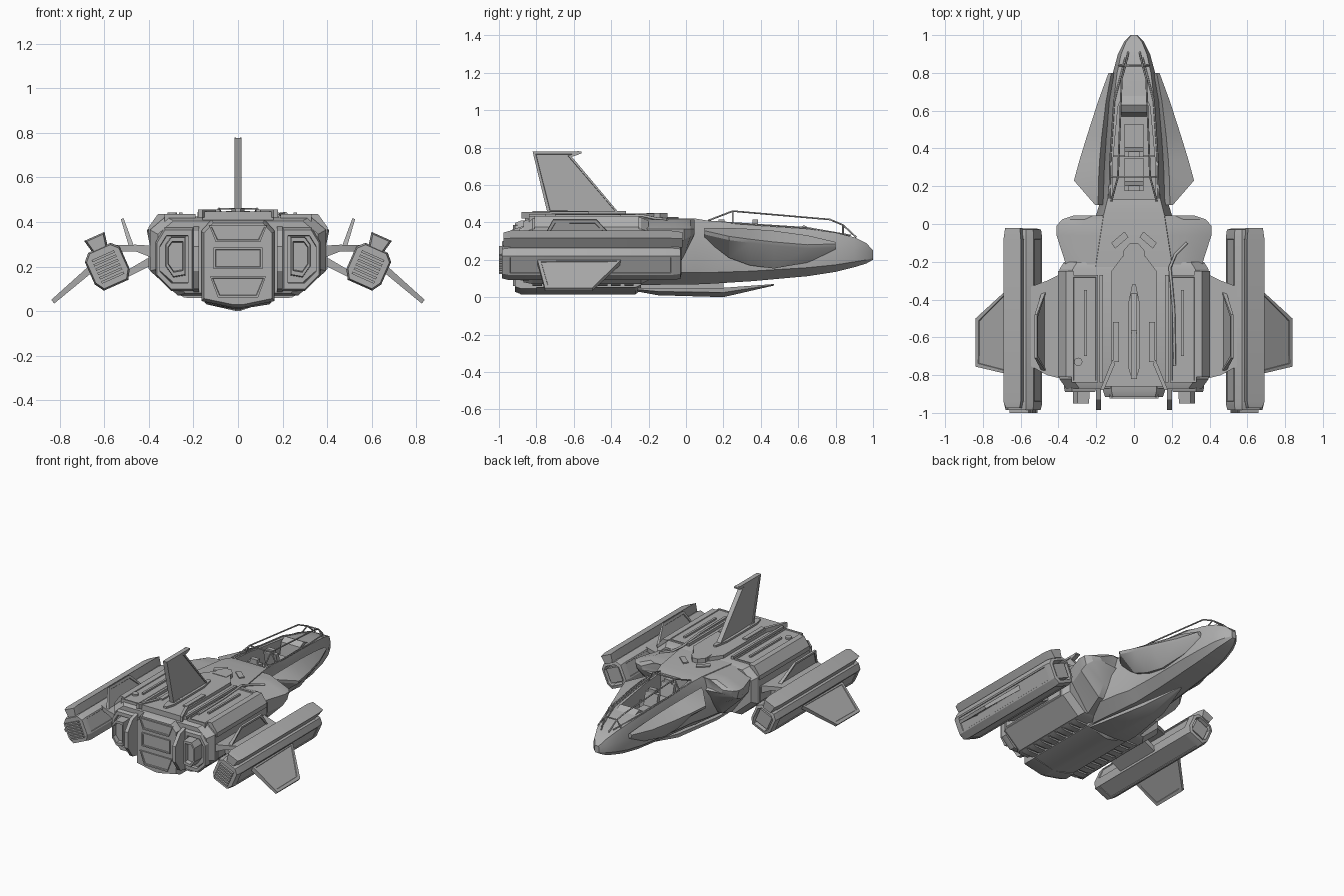
import bpy, bmesh, math
from mathutils import Matrix, Vector

default_cube = bpy.data.objects.get("Cube")
if default_cube:
    bpy.data.objects.remove(default_cube, do_unlink=True)

grey = bpy.data.materials.new("hull_grey")
grey.use_nodes = True
grey.diffuse_color = (0.42, 0.42, 0.42, 1)
grey.node_tree.nodes["Principled BSDF"].inputs["Base Color"].default_value = grey.diffuse_color
parts = []


def add_object(name, data):
    obj = bpy.data.objects.new(name, data)
    bpy.context.scene.collection.objects.link(obj)
    data.materials.append(grey)
    parts.append(obj)
    return obj


def add_mesh(name, bm):
    mesh = bpy.data.meshes.new(name)
    bm.to_mesh(mesh)
    return add_object(name, mesh)


def loft(name, rings, pair=False, matrix=None, inset=None):
    """Skin closed rings; inset = (border, smallest area) recesses large faces."""
    bm = bmesh.new()
    rows = [[bm.verts.new(p) for p in ring] for ring in rings]
    for a, b in zip(rows, rows[1:]):
        for i in range(len(a)):
            bm.faces.new((a[i], a[i - 1], b[i - 1], b[i]))
    bm.faces.new(rows[0])
    bm.faces.new(rows[-1])
    if matrix:
        bm.transform(matrix)
    bmesh.ops.recalc_face_normals(bm, faces=bm.faces[:])
    if inset:
        border, area = inset
        large = [f for f in bm.faces if f.calc_area() > area]
        bmesh.ops.inset_individual(bm, faces=large, thickness=border)
        bmesh.ops.inset_individual(bm, faces=large, thickness=0.003, depth=-0.005)
    obj = add_mesh(name + ("_left" if pair else ""), bm)
    if pair:
        bm.transform(Matrix.Scale(-1, 4, Vector((1, 0, 0))))
        bmesh.ops.reverse_faces(bm, faces=bm.faces[:])
        add_mesh(name + "_right", bm)
    bm.free()
    return obj


def sym(half):
    return half + [(-x, v) for x, v in reversed(half)]


def ring_at(axis, outline, depth):
    order = {"X": lambda u, v: (depth, u, v), "Y": lambda u, v: (u, depth, v),
             "Z": lambda u, v: (u, v, depth)}[axis]
    return [order(u, v) for u, v in outline]


def prism(name, axis, outline, start, end, **options):
    return loft(name, [ring_at(axis, outline, d) for d in (start, end)], **options)


def box(name, x, y, z, **options):
    return prism(name, "Z", [(x[0], y[0]), (x[1], y[0]), (x[1], y[1]), (x[0], y[1])], *z, **options)


def scaled(outline, factor):
    cx = sum(u for u, v in outline) / len(outline)
    cz = sum(v for u, v in outline) / len(outline)
    return [(cx + (u - cx) * factor, cz + (v - cz) * factor) for u, v in outline]


def tube(name, points, radius=0.005):
    curve = bpy.data.curves.new(name, "CURVE")
    curve.dimensions = "3D"
    curve.bevel_depth = radius
    curve.bevel_resolution = 1
    curve.use_fill_caps = True
    spline = curve.splines.new("POLY")
    spline.points.add(len(points) - 1)
    for point, co in zip(spline.points, points):
        point.co = (*co, 1)
    return add_object(name, curve)


# Main rear hull, shoulders and side top plates
def hull_ring(y, w, low, top):
    return ring_at("Y", sym([(w - .07, top), (w, top - .06), (w, low + .11), (w - .125, low)]), y)


loft("rear_hull", [hull_ring(*s) for s in (
    (-.87, .36, .08, .405), (-.82, .395, .07, .425), (-.24, .395, .07, .425), (-.2, .37, .09, .41))])


def shoulder_ring(y, w, low):
    return ring_at("Y", sym([(w * .68, .415), (w, .365), (w * .96, .3 * low + .24), (w * .6, low)]), y)


loft("shoulders", [shoulder_ring(*s) for s in (
    (-.26, .36, .08), (-.2, .365, .09), (-.06, .41, .14), (-.01, .41, .22),
    (.025, .38, .29), (.045, .32, .33), (.03, .23, .34))])
prism("roof_edge", "Y", [(.32, .435), (.36, .435), (.403, .375), (.403, .345), (.38, .35)],
      -.81, -.25, pair=True)
prism("side_rail", "Y", [(.38, .3), (.402, .29), (.402, .19), (.38, .17)], -.8, -.26, pair=True)
box("roof_panel", (.19, .33), (-.84, -.27), (.4, .435), pair=True, inset=(.015, .05))
box("roof_strip", (.25, .265), (-.7, -.35), (.43, .442), pair=True)


# Nose fuselage with an open cockpit
def fuselage_ring(y, w, low, top):
    mid = low + .6 * (top - low)
    return ring_at("Y", sym([(w * .8, top), (w, mid), (w * .93, low + .3 * (mid - low)), (w * .55, low)]), y)


fuselage = loft("fuselage", [fuselage_ring(*s) for s in (
    (-.26, .26, .065, .42), (.05, .2, .068, .42), (.14, .172, .072, .405), (.35, .155, .085, .385),
    (.65, .135, .112, .365), (.8, .112, .135, .345), (.9, .085, .16, .32),
    (.965, .052, .18, .288), (1, .018, .2, .25))])
cutter = prism("cockpit_cutter", "Z", sym([(.11, .13), (.115, .3), (.085, .62), (.07, .66)]), .23, .6)
cutter.hide_render = True
cut = fuselage.modifiers.new("cockpit", "BOOLEAN")
cut.operation = "DIFFERENCE"
cut.solver = "EXACT"
cut.object = cutter
bpy.context.view_layer.objects.active = fuselage
bpy.ops.object.modifier_apply(modifier=cut.name)
parts.remove(cutter)
bpy.data.objects.remove(cutter, do_unlink=True)


# Armoured cheeks beside the cockpit
def cheek_ring(y, inner, outer, top, mid, low):
    return ring_at("Y", [(inner, top), (outer, mid + .01), (outer - .005, mid - .01),
                         (inner * .5 + outer * .3, low), (inner - .05, low + .01), (inner - .02, mid)], y)


loft("cheek", [cheek_ring(*s) for s in (
    (.1, .19, .205, .37, .345, .31), (.23, .188, .318, .37, .315, .21), (.34, .182, .288, .365, .3, .17),
    (.47, .17, .248, .355, .285, .153), (.65, .148, .19, .33, .27, .185), (.8, .12, .135, .295, .275, .25))],
     pair=True)

# Canopy frame
for side, label in ((1, "left"), (-1, "right")):
    tube("canopy_rail_" + label, [(side * x, y, z) for x, y, z in (
        (.12, .12, .41), (.085, .25, .46), (.065, .77, .415), (.045, .84, .385), (.03, .91, .32))])
    tube("canopy_sill_" + label, [(side * x, y, z) for x, y, z in (
        (.13, .12, .405), (.125, .35, .39), (.105, .65, .37), (.045, .88, .33))])
for y, half, low, top in ((.25, .085, .395, .46), (.84, .045, .335, .385)):
    tube("canopy_hoop", [(half + .035, y, low), (half, y, top), (-half, y, top), (-half - .035, y, low)])

# Seats and instrument console
for y, label in ((.2, "rear"), (.38, "front")):
    box(label + "_seat_cushion", (-.05, .05), (y, y + .15), (.23, .3))
    prism(label + "_seat_back", "X", [(y + .03, .28), (y + .005, .39), (y - .025, .39), (y, .28)], -.05, .05)
    box(label + "_headrest", (-.028, .028), (y - .025, y + .005), (.385, .415))
prism("console", "X", [(.57, .23), (.59, .36), (.63, .385), (.68, .36), (.68, .23)], -.075, .075)
box("cockpit_divider", (-.11, .11), (.355, .365), (.23, .3))

# Dorsal deck, spine details and tail fin
prism("dorsal_deck", "Z", sym([(.16, -.86), (.12, -.74), (.12, -.25), (.06, -.17)]), .4, .447)
prism("tail_base", "Z", sym([(.012, -.82), (.03, -.76), (.03, -.42), (.01, -.32)]), .44, .46)
prism("tail_fin", "X", [(-.82, .778), (-.56, .778), (-.56, .768), (-.61, .75), (-.355, .446), (-.74, .446)],
      -.016, .016, inset=(.02, .05))
box("spine_bar", (.08, .11), (-.73, -.52), (.44, .457), pair=True)
box("spine_groove_rail", (.165, .182), (-.84, -.27), (.42, .445), pair=True)
prism("chevron", "Z", [(.05, -.04), (.12, -.1), (.1, -.13), (.03, -.07)], .41, .428, pair=True)
prism("deck_hatch", "Z", sym([(.055, -.21), (.055, -.14), (.02, -.1)]), .41, .45)
prism("rear_deck_arm", "Z", [(.16, -.88), (.18, -.88), (.115, -.72), (.1, -.74)], .42, .455, pair=True)
tube("roof_conduit", [(.28, -.1, .415), (.22, -.16, .42), (.19, -.23, .435), (.21, -.45, .437), (.215, -.75, .437)], .008)
circle = [(math.cos(a * math.tau / 12), math.sin(a * math.tau / 12)) for a in range(12)]
prism("roof_port", "Z", [(-.295 + .022 * u, -.73 + .022 * v) for u, v in circle], .43, .442)

# Rear bulkhead block with raised panels
block = sym([(.12, .41), (.165, .36), (.165, .045), (.02, .015)])
loft("rear_block", [ring_at("Y", scaled(block, k), y) for y, k in ((-.8, 1), (-.88, 1), (-.915, .93))])
for name, low, top, wide_low, wide_top in (("upper", .31, .385, .1, .13),
                                           ("middle", .19, .285, .11, .11), ("lower", .06, .155, .09, .125)):
    prism(name + "_rear_panel", "Y", sym([(wide_top, top), (wide_low, low)]), -.9, -.925, inset=(.012, .015))

# Rear engines and their guard plates
engine = [(.2, .09), (.3, .09), (.37, .16), (.37, .31), (.33, .375), (.2, .375)]
loft("engine_frame", [ring_at("Y", scaled(engine, k), y) for y, k in (
    (-.84, 1), (-.87, 1), (-.89, .93), (-.89, .75), (-.86, .72))], pair=True)
nozzle = [(.235, .16), (.29, .15), (.325, .2), (.325, .3), (.3, .335), (.235, .335)]
loft("engine_nozzle", [ring_at("Y", scaled(nozzle, k), y) for y, k in (
    (-.85, 1), (-.95, .95), (-.95, .75), (-.92, .7))], pair=True)
prism("engine_guard", "X", [(-.84, .39), (-.93, .36), (-.985, .29), (-.985, .18), (-.93, .1), (-.84, .08)],
      .175, .2, pair=True)


# Keel, thin ventral blade and slats
def keel_ring(y, w, bottom, top):
    return ring_at("Y", sym([(w, top), (w, (top + bottom) / 2), (w * .1, bottom)]), y)


loft("keel", [keel_ring(*s) for s in ((-.885, .16, .015, .09), (-.27, .16, .015, .09), (-.24, .15, .04, .09))])
loft("ventral_blade", [keel_ring(*s) for s in (
    (-.26, .15, .03, .05), (-.15, .14, .01, .05), (.2, .08, 0, .05), (.47, .008, .062, .07))])
box("ventral_mount", (-.05, .05), (-.25, .2), (.04, .08))
for i in range(8):
    y = -.82 + i * .07
    prism("ventral_slat", "Y", [(.15, .08), (.15, .058), (.24, .06), (.285, .085)], y, y + .05, pair=True)

# Tilted engine nacelles
tilt = Matrix.Translation((.585, 0, .2)) @ Matrix.Rotation(math.radians(24), 4, "Y")
shell = sym([(.055, .092), (.086, .06), (.086, -.05), (.06, -.092)])
loft("nacelle", [ring_at("Y", scaled(shell, k), y) for y, k in (
    (-.985, .75), (-.985, .92), (-.95, 1), (-.07, 1), (-.03, .94), (-.025, .74), (-.07, .68))],
     pair=True, matrix=tilt, inset=(.014, .05))
cap = sym([(.05, .148), (.036, .08)])
loft("nacelle_cap", [ring_at("Y", scaled(cap, k), y) for y, k in (
    (-.975, .8), (-.94, 1), (-.08, 1), (-.02, .85))], pair=True, matrix=tilt)
for i in range(6):
    z = -.06 + i * .021
    box("nacelle_vent", (-.055, .055), (-1, -.95), (z, z + .011), pair=True, matrix=tilt)
box("nacelle_core", (-.05, .05), (-.1, -.035), (-.05, .05), pair=True, matrix=tilt)


# Nacelle struts, inner fins and outer winglets
def blade_ring(x, z, back, front, dx, dz):
    return [(x + dx, back, z + dz), (x + dx, front, z + dz), (x - dx, front, z - dz), (x - dx, back, z - dz)]


loft("strut", [blade_ring(*s) for s in (
    (.38, .265, -.82, -.26, 0, .028), (.46, .283, -.8, -.3, 0, .015), (.57, .28, -.74, -.34, 0, .015))], pair=True)
prism("lower_strut", "Y", [(.38, .235), (.41, .235), (.52, .17), (.5, .15), (.38, .21)], -.72, -.38, pair=True)
loft("inner_fin", [blade_ring(.472, .27, -.79, -.34, .011, -.004),
                   blade_ring(.52, .415, -.71, -.48, .006, -.002)], pair=True, inset=(.02, .02))
loft("winglet", [blade_ring(.66, .19, -.795, -.345, .01, .012),
                 blade_ring(.832, .042, -.755, -.5, .007, .008)], pair=True, inset=(.025, .03))

# Smooth shading with sharp edges kept
bpy.ops.object.select_all(action="DESELECT")
for obj in parts:
    if obj.type == "MESH":
        obj.select_set(True)
        bpy.context.view_layer.objects.active = obj
bpy.ops.object.shade_smooth_by_angle(angle=math.radians(28))
